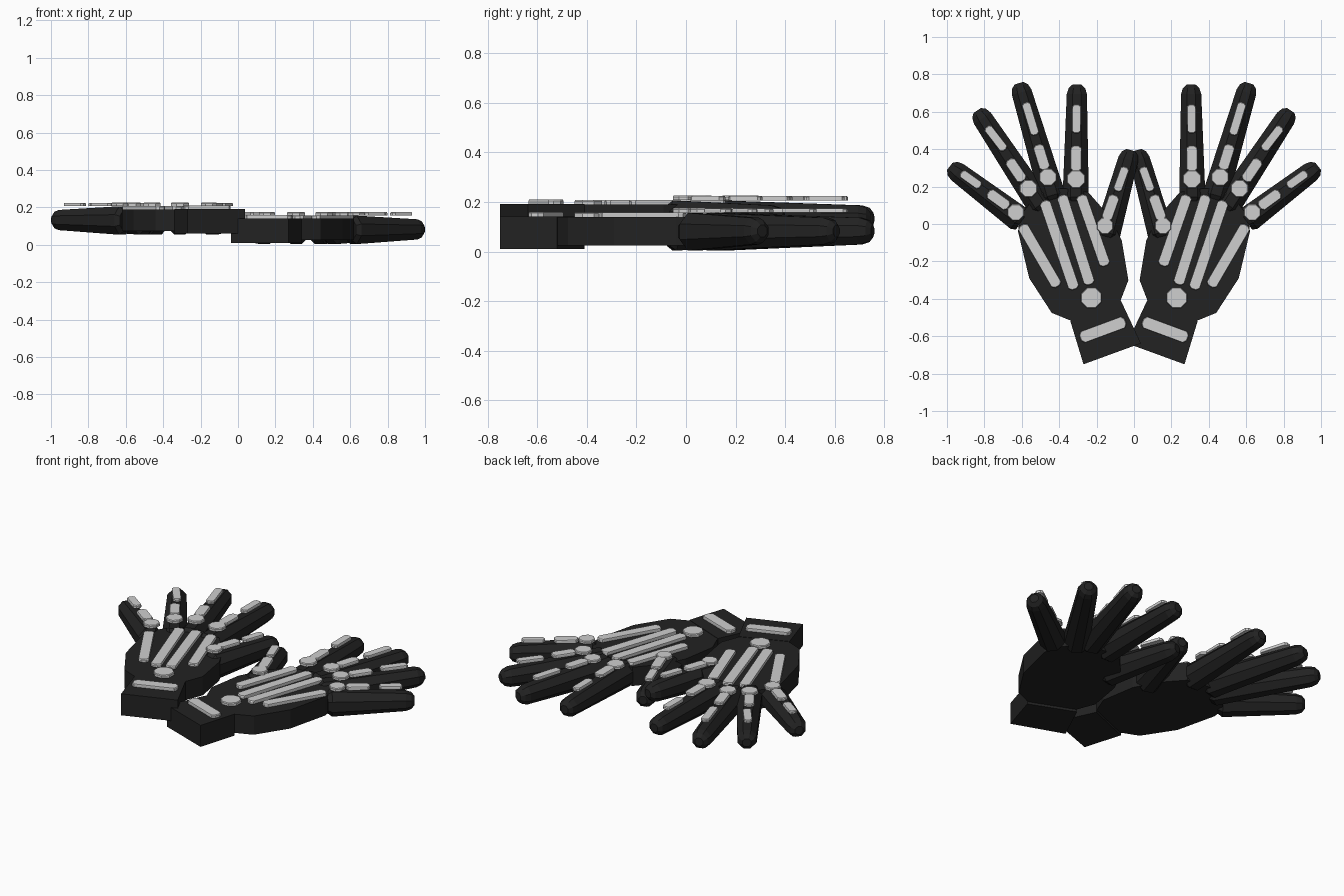
import bpy, bmesh, math
from mathutils import Vector

cube = bpy.data.objects.get("Cube")
if cube:
    bpy.data.objects.remove(cube, do_unlink=True)


def make_material(name, value):
    mat = bpy.data.materials.new(name)
    mat.use_nodes = True
    color = (value, value, value, 1)
    mat.diffuse_color = color
    node = mat.node_tree.nodes["Principled BSDF"]
    node.inputs["Base Color"].default_value = color
    node.inputs["Roughness"].default_value = 0.9
    return mat


black = make_material("black fabric", 0.016)
bone = make_material("pale bone", 0.62)


def loft(name, rings, mat, side, lift):
    """Skin a list of equal-length point rings, cap the ends, place on one side."""
    bm = bmesh.new()
    loops = [[bm.verts.new((p[0] * side, p[1], p[2] + lift)) for p in ring] for ring in rings]
    n = len(loops[0])
    for a, b in zip(loops, loops[1:]):
        for i in range(n):
            j = (i + 1) % n
            bm.faces.new((a[i], a[j], b[j], b[i]))
    bm.faces.new(loops[0])
    bm.faces.new(loops[-1])
    bmesh.ops.recalc_face_normals(bm, faces=bm.faces)
    mesh = bpy.data.meshes.new(name)
    bm.to_mesh(mesh)
    bm.free()
    mesh.materials.append(mat)
    obj = bpy.data.objects.new(name, mesh)
    bpy.context.collection.objects.link(obj)
    return obj


def slab(name, outline, z0, z1, mat, side, lift):
    rings = [[(x, y, z) for x, y in outline] for z in (z0, z1)]
    return loft(name, rings, mat, side, lift)


def finger(name, start, end, side, lift):
    """Tapered eight-sided tube with blunt chamfered ends."""
    a, b = Vector((*start, 0.08)), Vector((*end, 0.083))
    axis = (b - a).normalized()
    across = axis.cross(Vector((0, 0, 1))).normalized()
    length = (b - a).length
    rings = []
    for t, wide, high in ((0, .056, .058), (.025, .07, .076), (length - .05, .054, .054),
                          (length - .018, .044, .044), (length, .024, .024)):
        ring = []
        for i in range(8):
            ang = math.radians(22.5 + 45 * i)
            c, s = math.cos(ang) / math.cos(math.pi / 8), math.sin(ang) / math.cos(math.pi / 8)
            ring.append(a + axis * t + across * c * wide + Vector((0, 0, s * high)))
        rings.append(ring)
    loft(name, rings, black, side, lift)


def plate(name, outline, z, side, lift):
    """Thin bone plate with a chamfered upper rim."""
    mid = sum(outline, Vector((0, 0))) / len(outline)
    rings = []
    for height, inset in ((0, 0), (0.013, 0), (0.018, 0.004)):
        rings.append([(*(p - (p - mid).normalized() * inset), z + height) for p in outline])
    loft(name, rings, bone, side, lift)


def strip(name, start, end, half, z, side, lift):
    a, b = Vector(start), Vector(end)
    u = (b - a).normalized()
    v = Vector((-u.y, u.x))
    k = half * 0.45
    outline = [a + v * k, a + u * k + v * half, b - u * k + v * half, b + v * k,
               b - v * k, b - u * k - v * half, a + u * k - v * half, a - v * k]
    plate(name, outline, z, side, lift)


def disc(name, centre, radius, z, side, lift):
    outline = [Vector(centre) + radius * Vector((math.cos(a), math.sin(a)))
               for a in (math.radians(22.5 + 45 * i) for i in range(8))]
    plate(name, outline, z, side, lift)


PALM = [(.08, -.43), (.03, -.30), (.065, -.09), (.13, .04), (.245, .17), (.37, .19), (.46, .19),
        (.55, .12), (.61, .04), (.62, -.04), (.56, -.29), (.44, -.475), (.33, -.52)]
CUFF = [(-.037, -.638), (.27, -.75), (.34, -.52), (.07, -.41)]

# finger: base, tip, knuckle centre, knuckle radius, two bones
FINGERS = {
    "thumb": ((.148, -.07), (.017, .395), (.155, -.01), .047,
              ((.15, .02), (.102, .155)), ((.092, .175), (.045, .305))),
    "index": ((.312, .12), (.305, .745), (.31, .24), .052,
              ((.31, .28), (.309, .42)), ((.308, .485), (.307, .64))),
    "middle": ((.43, .13), (.615, .753), (.46, .25), .05,
               ((.473, .29), (.515, .425)), ((.527, .475), (.58, .65))),
    "ring": ((.49, .08), (.838, .607), (.565, .19), .05,
             ((.592, .23), (.67, .345)), ((.69, .395), (.787, .52))),
    "pinky": ((.598, .015), (.985, .308), (.632, .062), .048,
              ((.67, .09), (.78, .17)), ((.82, .2), (.925, .275))),
}
HAND_BONES = [((.285, .155), (.152, -.225)), ((.387, .155), (.235, -.325)),
              ((.48, .125), (.318, -.35)), ((.6, -.005), (.408, -.335))]

for label, side, lift in (("left", 1, 0.0), ("right", -1, 0.05)):
    # glove body
    slab(label + "_palm", PALM, .025, .14, black, side, lift)
    slab(label + "_cuff", CUFF, .01, .142, black, side, lift)

    # fingers with their bones
    for part, (base, tip, knuckle, radius, lower, upper) in FINGERS.items():
        name = f"{label}_{part}"
        finger(name + "_finger", base, tip, side, lift)
        disc(name + "_knuckle", knuckle, radius, .158, side, lift)
        strip(name + "_lower_bone", *lower, .029, .157, side, lift)
        strip(name + "_upper_bone", *upper, .023, .157, side, lift)

    # bones on the back of the hand and wrist
    for i, (a, b) in enumerate(HAND_BONES):
        strip(f"{label}_hand_bone_{i + 1}", a, b, .029, .14, side, lift)
    disc(label + "_wrist_disc", (.228, -.395), .06, .14, side, lift)
    strip(label + "_wrist_bar", (.045, -.52), (.288, -.61), .032, .142, side, lift)
